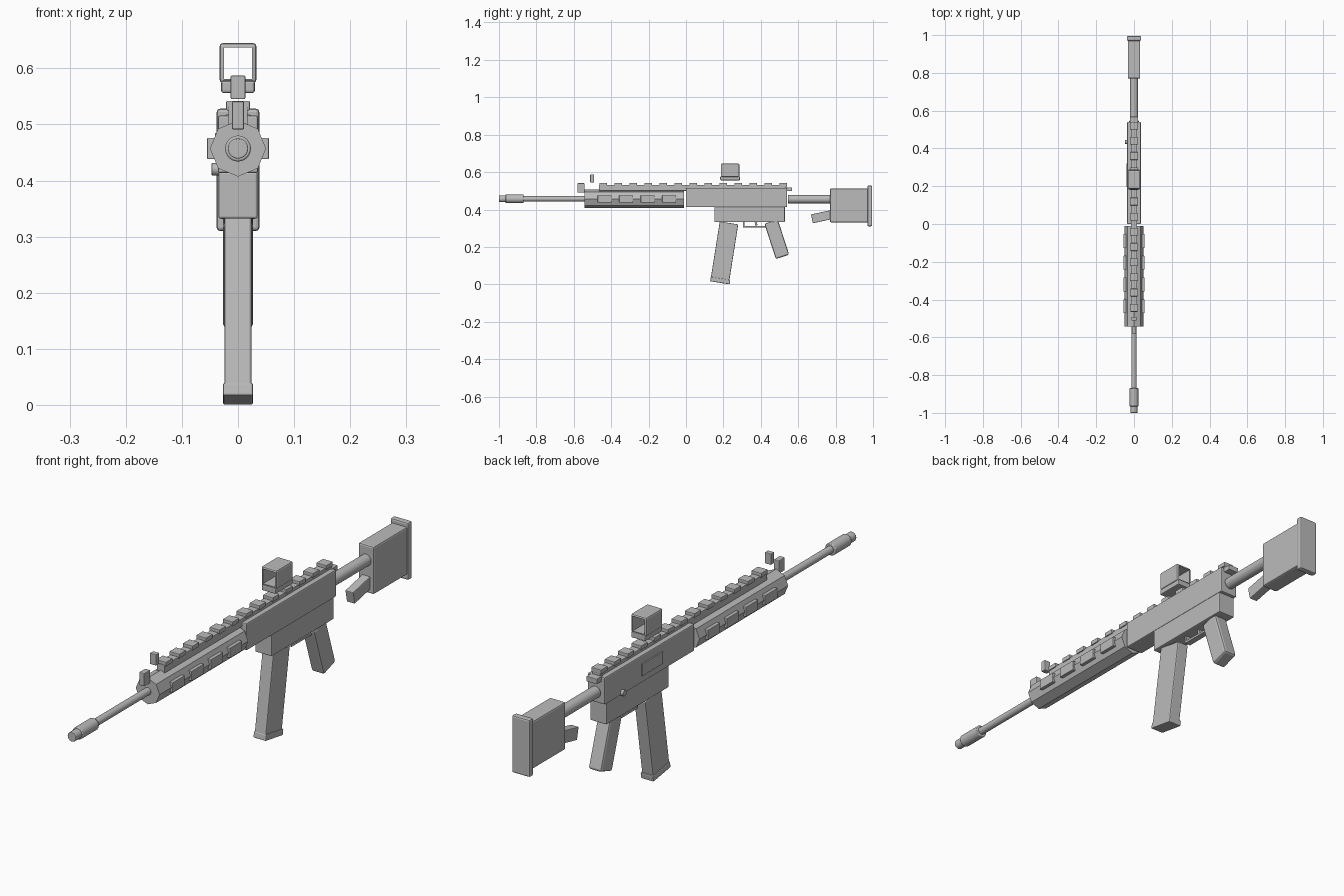
import bpy, math
from mathutils import Vector

if "Cube" in bpy.data.objects:
    bpy.data.objects.remove(bpy.data.objects["Cube"])

# One plain metal grey
GREY = (0.5, 0.5, 0.5, 1)
grey = bpy.data.materials.new("metal_grey")
grey.use_nodes = True
grey.diffuse_color = GREY
grey.node_tree.nodes["Principled BSDF"].inputs["Base Color"].default_value = GREY


def finish(ob, name, bevel):
    ob.name = name
    ob.data.materials.append(grey)
    if bevel:
        mod = ob.modifiers.new("edges", "BEVEL")
        mod.width, mod.segments = bevel, 2
        mod.limit_method = "ANGLE"
        mod.angle_limit = math.radians(50)
    return ob


def box(name, x, y, z, bevel=0.003, tilt=0):
    """Box from (min, max) ranges, optionally tilted about the x axis."""
    lo, hi = Vector((x[0], y[0], z[0])), Vector((x[1], y[1], z[1]))
    bpy.ops.mesh.primitive_cube_add(size=1, location=(lo + hi) / 2)
    ob = bpy.context.object
    ob.scale = hi - lo
    bpy.ops.object.transform_apply(location=False, rotation=False, scale=True)
    ob.rotation_euler.x = math.radians(tilt)
    return finish(ob, name, bevel)


def mid(name, half, y, z, bevel=0.003, tilt=0):
    return box(name, (-half, half), y, z, bevel, tilt)


def rod(name, r, y, z, sides=32, bevel=0.0, axis="y", x=0):
    """Cylinder along y (range y), or along x (range x) when axis is x."""
    a, b = y if axis == "y" else x
    m = (a + b) / 2
    loc = (0, m, z) if axis == "y" else (m, y, z)
    rot = (math.pi / 2, 0, 0) if axis == "y" else (0, math.pi / 2, 0)
    bpy.ops.mesh.primitive_cylinder_add(vertices=sides, radius=r, depth=b - a,
                                        location=loc, rotation=rot)
    ob = bpy.context.object
    if sides > 8:
        bpy.ops.object.shade_smooth_by_angle(angle=math.radians(40))
    return finish(ob, name, bevel)


AXIS = 0.457  # bore height

# Barrel and muzzle
rod("barrel", 0.014, (-0.88, -0.5), AXIS)
rod("muzzle_body", 0.023, (-0.965, -0.868), AXIS, bevel=0.003)
rod("muzzle_tip", 0.018, (-1.0, -0.95), AXIS, bevel=0.002)

# Octagonal handguard with raised side panels
rod("handguard", 0.05, (-0.543, -0.01), AXIS, sides=8, bevel=0)
for side in (-1, 1):
    for i in range(4):
        y = -0.09 - i * 0.115
        xs = sorted((side * 0.04, side * 0.055))
        box("handguard_panel", xs, (y - 0.037, y + 0.037), (0.438, 0.476), 0.002)

# Receiver
mid("upper_receiver", 0.036, (0, 0.54), (0.413, 0.516), 0.004)
mid("lower_receiver", 0.035, (0.152, 0.528), (0.332, 0.416), 0.004)
box("side_port", (-0.041, -0.03), (0.195, 0.32), (0.44, 0.485), 0.001)
rod("side_button", 0.011, 0.435, 0.42, 20, 0.001, "x", (-0.047, -0.03))
mid("charging_handle", 0.022, (0.53, 0.568), (0.498, 0.518), 0.002)

# Top rail with evenly spaced teeth
mid("rail_base", 0.017, (-0.465, 0.54), (0.5, 0.53), 0.001)
for i in range(13):
    y = -0.443 + i * 0.0803
    mid("rail_tooth", 0.021, (y - 0.02, y + 0.02), (0.525, 0.542), 0.002)

# Front sight blocks
mid("front_sight_base", 0.011, (-0.58, -0.543), (0.491, 0.541), 0.003)
mid("front_sight_post", 0.013, (-0.512, -0.492), (0.545, 0.587), 0.002)

# Optic: hollow hood on a mount
mid("optic_mount", 0.03, (0.183, 0.288), (0.556, 0.578), 0.004)
hood = mid("optic_hood", 0.033, (0.186, 0.285), (0.574, 0.645), 0.006)
cutter = mid("optic_cutter", 0.025, (0.1, 0.4), (0.581, 0.637), 0)
cutter.hide_render = True
cutter.hide_set(True)
cut = hood.modifiers.new("opening", "BOOLEAN")
cut.object = cutter
cut.solver = "EXACT"

# Magazine and its foot, leaning forward
mid("magazine", 0.024, (0.156, 0.256), (0.025, 0.33), 0.004, -9)
mid("magazine_foot", 0.027, (0.13, 0.236), (0.008, 0.032), 0.004, -9)

# Pistol grip, leaning back
mid("grip", 0.027, (0.448, 0.523), (0.142, 0.34), 0.008, 18)

# Trigger and guard
mid("trigger_guard", 0.012, (0.305, 0.43), (0.304, 0.313), 0.001)
mid("guard_front", 0.012, (0.305, 0.313), (0.304, 0.336), 0.001)
mid("trigger", 0.006, (0.368, 0.38), (0.315, 0.34), 0.001, 10)

# Stock
rod("buffer_tube", 0.022, (0.545, 0.79), 0.455)
mid("stock_body", 0.033, (0.77, 0.975), (0.331, 0.512), 0.006)
mid("butt_plate", 0.038, (0.97, 0.995), (0.31, 0.528), 0.006)
mid("stock_lever", 0.017, (0.672, 0.785), (0.338, 0.386), 0.003, 12)
